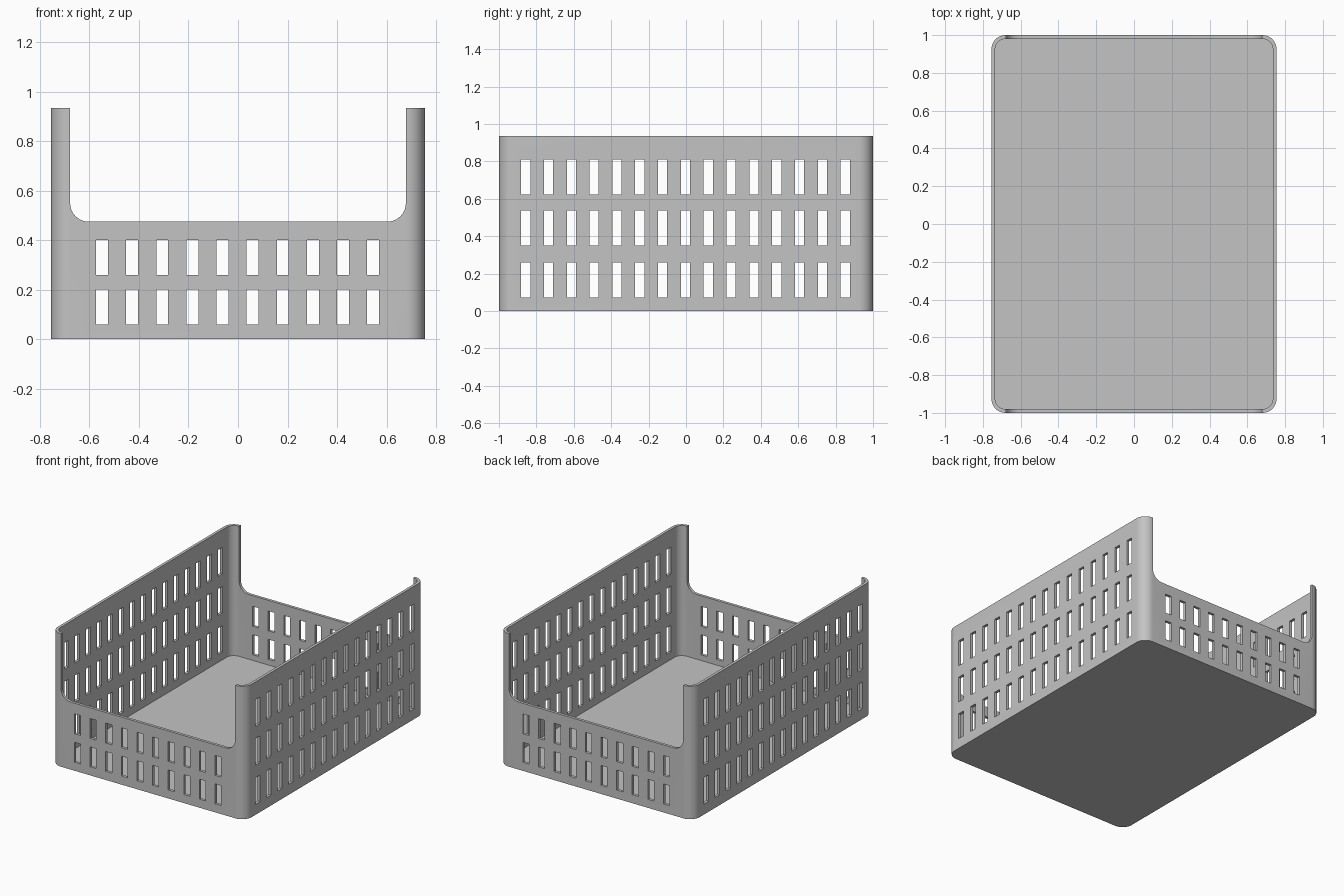
import bpy, bmesh, math

cube = bpy.data.objects.get("Cube")
if cube:
    bpy.data.objects.remove(cube, do_unlink=True)

HALF_X, HALF_Y, HEIGHT = 0.755, 1.0, 0.935
WALL, RADIUS = 0.02, 0.075

grey = bpy.data.materials.new("plastic_grey")
grey.use_nodes = True
colour = (0.55, 0.55, 0.55, 1)
grey.diffuse_color = colour
grey.node_tree.nodes["Principled BSDF"].inputs["Base Color"].default_value = colour


def rounded_rect(hx, hy, r, steps=10):
    """Outline of a rectangle with rounded corners, centred on the origin."""
    points = []
    for k, (sx, sy) in enumerate([(1, 1), (-1, 1), (-1, -1), (1, -1)]):
        for i in range(steps + 1):
            a = math.radians(90) * (k + i / steps)
            points.append((sx * (hx - r) + r * math.cos(a),
                           sy * (hy - r) + r * math.sin(a)))
    return points


def add_prism(bm, base, offset):
    """Closed prism: a base polygon swept along an offset."""
    face = bm.faces.new([bm.verts.new(p) for p in base])
    sweep = bmesh.ops.extrude_face_region(bm, geom=[face], use_keep_orig=True)
    verts = [v for v in sweep["geom"] if isinstance(v, bmesh.types.BMVert)]
    bmesh.ops.translate(bm, verts=verts, vec=offset)


def add_box(bm, centre, size):
    made = bmesh.ops.create_cube(bm, size=1)["verts"]
    bmesh.ops.scale(bm, verts=made, vec=size)
    bmesh.ops.translate(bm, verts=made, vec=centre)


def make_object(name, bm):
    bmesh.ops.recalc_face_normals(bm, faces=bm.faces)
    mesh = bpy.data.meshes.new(name)
    bm.to_mesh(mesh)
    bm.free()
    mesh.materials.append(grey)
    obj = bpy.data.objects.new(name, mesh)
    bpy.context.collection.objects.link(obj)
    return obj


# Solid body with rounded upright corners
bm = bmesh.new()
add_prism(bm, [(x, y, 0) for x, y in rounded_rect(HALF_X, HALF_Y, RADIUS)], (0, 0, HEIGHT))
basket = make_object("basket", bm)

# Hollow inside, leaving the floor
bm = bmesh.new()
inner = rounded_rect(HALF_X - WALL, HALF_Y - WALL, RADIUS - WALL)
add_prism(bm, [(x, y, WALL) for x, y in inner], (0, 0, HEIGHT))
cutters = [make_object("cavity_cutter", bm)]

# Lowered front and back with rounded lower corners
bm = bmesh.new()
notch = rounded_rect(0.678, 0.5, RADIUS)
add_prism(bm, [(x, -1.2, z + 0.975) for x, z in notch], (0, 2.4, 0))
cutters.append(make_object("notch_cutter", bm))

# Two rows of slots through the front and back
bm = bmesh.new()
for z in (0.13, 0.33):
    for i in range(10):
        add_box(bm, (-0.549 + 0.1216 * i, 0, z), (0.048, 2.4, 0.14))
cutters.append(make_object("end_slot_cutter", bm))

# Three rows of slots through both sides
bm = bmesh.new()
for z in (0.167, 0.443, 0.717):
    for i in range(15):
        add_box(bm, (0, -0.857 + 0.122 * i, z), (2.0, 0.049, 0.187))
cutters.append(make_object("side_slot_cutter", bm))

for cutter in cutters:
    cutter.hide_render = True
    mod = basket.modifiers.new(cutter.name, "BOOLEAN")
    mod.operation = "DIFFERENCE"
    mod.solver = "EXACT"
    mod.object = cutter

# Bake the cuts and discard the cutters
graph = bpy.context.evaluated_depsgraph_get()
graph.update()
result = bpy.data.meshes.new_from_object(basket.evaluated_get(graph))
basket.modifiers.clear()
basket.data = result
result.materials.clear()
result.materials.append(grey)
for poly in result.polygons:
    poly.material_index = 0
for cutter in cutters:
    bpy.data.objects.remove(cutter, do_unlink=True)

# Smooth corners, crisp edges
bpy.ops.object.select_all(action="DESELECT")
basket.select_set(True)
bpy.context.view_layer.objects.active = basket
bpy.ops.object.shade_smooth_by_angle(angle=math.radians(30))
